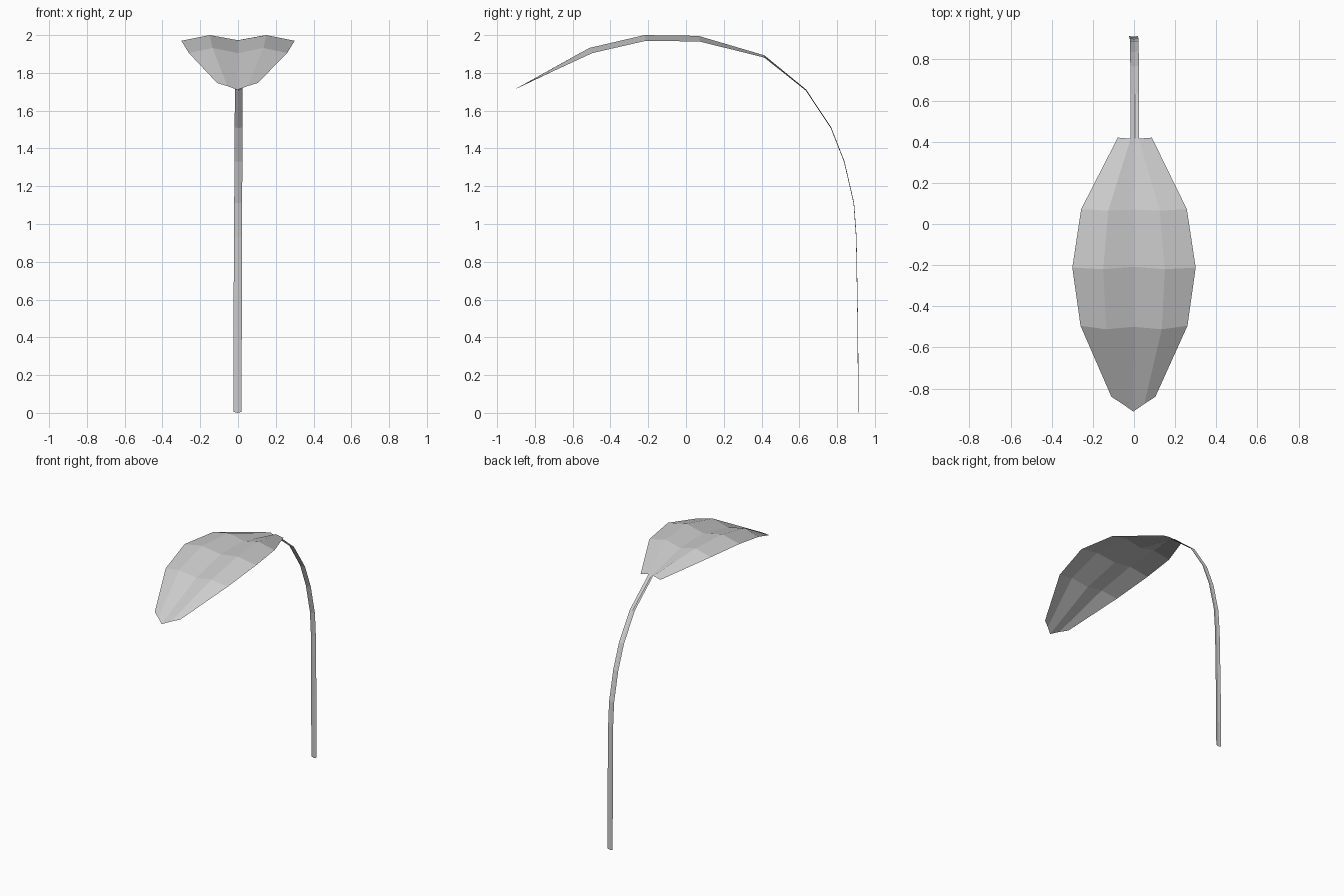
import bpy


def strip(name, rows):
    """Skin a list of equally long point rows into an open faceted sheet."""
    n = len(rows[0])
    verts = [p for row in rows for p in row]
    faces = [(r * n + c, r * n + c + 1, (r + 1) * n + c + 1, (r + 1) * n + c)
             for r in range(len(rows) - 1) for c in range(n - 1)]
    mesh = bpy.data.meshes.new(name)
    mesh.from_pydata(verts, [], faces)
    mesh.update()
    ob = bpy.data.objects.new(name, mesh)
    bpy.context.collection.objects.link(ob)
    return ob


# Leaf blade: per row centre x, half widths (edge, ridge), y and z (edge, ridge, centre)
blade = [
    (-0.003, (0.107, 0.053), (-0.84, -0.875, -0.912), (1.746, 1.73, 1.71)),
    (0.0, (0.26, 0.135), (-0.495, -0.512, -0.50), (1.905, 1.932, 1.905)),
    (0.0, (0.30, 0.15), (-0.212, -0.22, -0.208), (1.97, 2.0, 1.973)),
    (0.0, (0.257, 0.125), (0.072, 0.065, 0.07), (1.966, 1.996, 1.967)),
    (0.004, (0.083, 0.02), (0.42, 0.415, 0.415), (1.88, 1.893, 1.881)),
]
rows = []
for cx, (we, wr), (ye, yr, yc), (ze, zr, zc) in blade:
    rows.append([(cx - we, ye, ze), (cx - wr, yr, zr), (cx, yc, zc),
                 (cx + wr, yr, zr), (cx + we, ye, ze)])
strip("leaf_blade", rows)

# Stem: narrow, slightly folded ribbon; centre x, half width, y, z, fold in y and z
path = [
    (0.004, 0.020, 0.415, 1.881, 0.0, 0.012),
    (0.004, 0.020, 0.633, 1.707, 0.003, 0.005),
    (0.003, 0.021, 0.766, 1.508, 0.003, 0.003),
    (0.002, 0.021, 0.836, 1.33, 0.003, 0.002),
    (0.001, 0.021, 0.887, 1.11, 0.003, 0.002),
    (0.000, 0.021, 0.900, 0.93, 0.003, 0.002),
    (-0.002, 0.022, 0.908, 0.45, 0.003, 0.002),
    (-0.003, 0.022, 0.911, 0.0, 0.003, 0.006),
]
strip("leaf_stem", [[(cx + s * w, y + abs(s) * fy, z + abs(s) * fz) for s in (-1, 0, 1)]
                    for cx, w, y, z, fy, fz in path])
